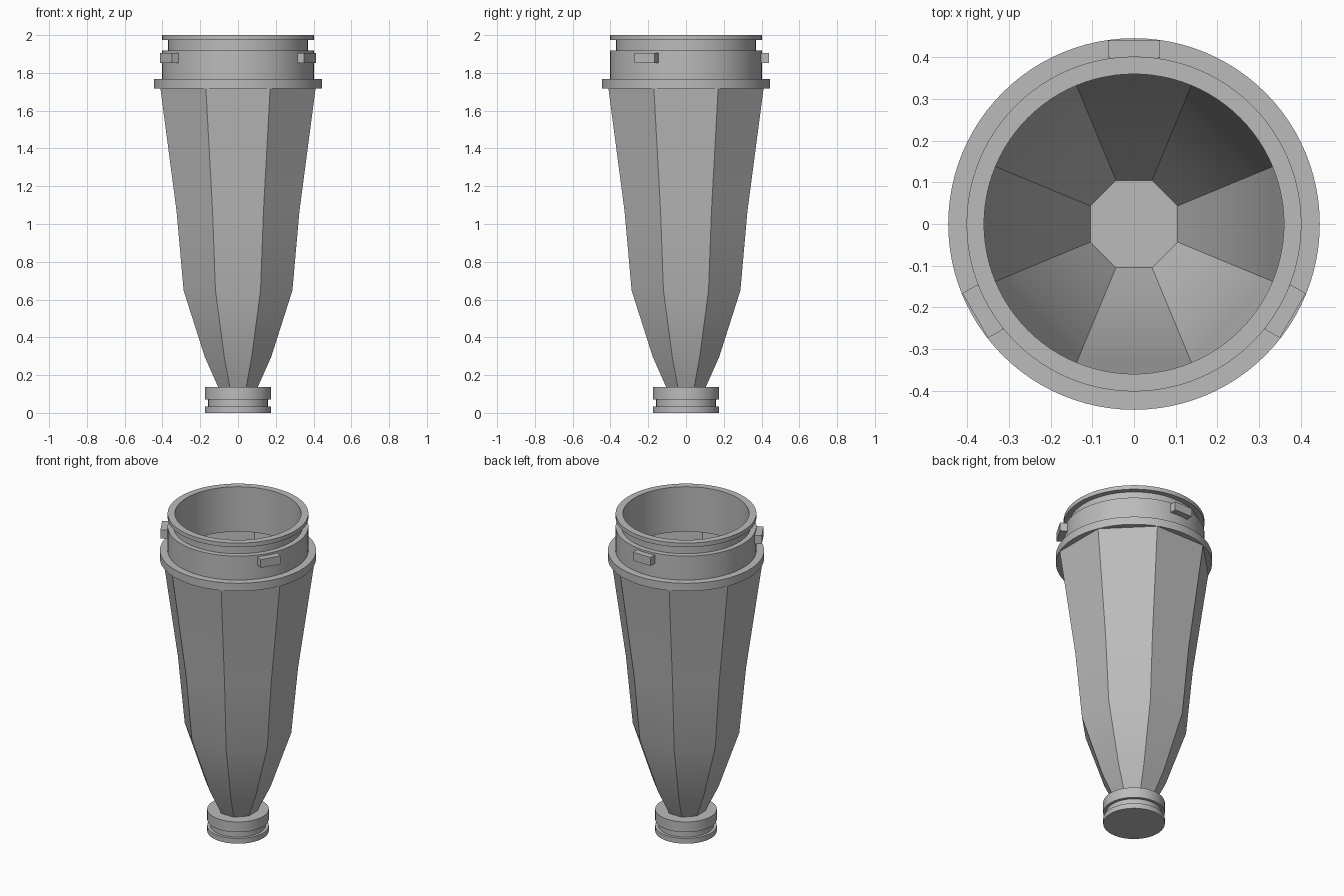
import bpy
import bmesh
import math
from mathutils import Matrix

cube = bpy.data.objects.get("Cube")
if cube:
    bpy.data.objects.remove(cube)

grey = bpy.data.materials.new("plain grey")
grey.use_nodes = True
colour = (0.5, 0.5, 0.5, 1)
grey.diffuse_color = colour
grey.node_tree.nodes["Principled BSDF"].inputs["Base Color"].default_value = colour


def finish(name, bm, recalc=True):
    if recalc:
        bmesh.ops.recalc_face_normals(bm, faces=bm.faces)
    mesh = bpy.data.meshes.new(name)
    bm.to_mesh(mesh)
    bm.free()
    mesh.materials.append(grey)
    obj = bpy.data.objects.new(name, mesh)
    bpy.context.collection.objects.link(obj)
    bpy.ops.object.select_all(action="DESELECT")
    obj.select_set(True)
    bpy.context.view_layer.objects.active = obj
    bpy.ops.object.shade_smooth_by_angle(angle=math.radians(30))
    return obj


def lathe(name, profile, sides, phase=0.0, closed=False, caps=False):
    """Join rings of (radius, height) around the z axis."""
    bm = bmesh.new()
    turn = 2 * math.pi / sides
    rings = [[bm.verts.new((r * math.cos(phase + i * turn),
                            r * math.sin(phase + i * turn), z))
              for i in range(sides)] for r, z in profile]
    pairs = list(zip(rings, rings[1:]))
    if closed:
        pairs.append((rings[-1], rings[0]))
    for low, high in pairs:
        for i in range(sides):
            j = (i + 1) % sides
            bm.faces.new((low[i], low[j], high[j], high[i]))
    if caps:
        bm.faces.new(rings[0][::-1])
        bm.faces.new(rings[-1])
    return finish(name, bm, recalc=closed or caps)


# Eight-sided thin shell, open at the top
flats = [(0.105, 0.137), (0.176, 0.297), (0.288, 0.648), (0.325, 1.065), (0.411, 1.72)]
corner = 1 / math.cos(math.pi / 8)
lathe("faceted_body", [(a * corner, z) for a, z in flats], 8, math.pi / 8)

# Round neck ring with flange, groove and lip
lathe("neck_ring", [
    (0.36, 1.717), (0.446, 1.717), (0.446, 1.767), (0.402, 1.767),
    (0.402, 1.918), (0.37, 1.918), (0.37, 1.974), (0.402, 1.974),
    (0.402, 2.0), (0.36, 2.0)], 96, closed=True)

# Solid grooved plug that closes the bottom
lathe("bottom_plug", [
    (0.176, 0), (0.176, 0.033), (0.158, 0.033), (0.158, 0.072),
    (0.176, 0.072), (0.176, 0.137)], 64, caps=True)

# Three locking lugs around the neck
for name, angle in (("back_lug", 90), ("right_lug", 210), ("left_lug", 330)):
    bm = bmesh.new()
    place = (Matrix.Rotation(math.radians(angle), 4, "Z")
             @ Matrix.Translation((0.419, 0, 1.88))
             @ Matrix.Diagonal((0.042, 0.124, 0.053, 1)))
    bmesh.ops.create_cube(bm, size=1, matrix=place)
    finish(name, bm)
